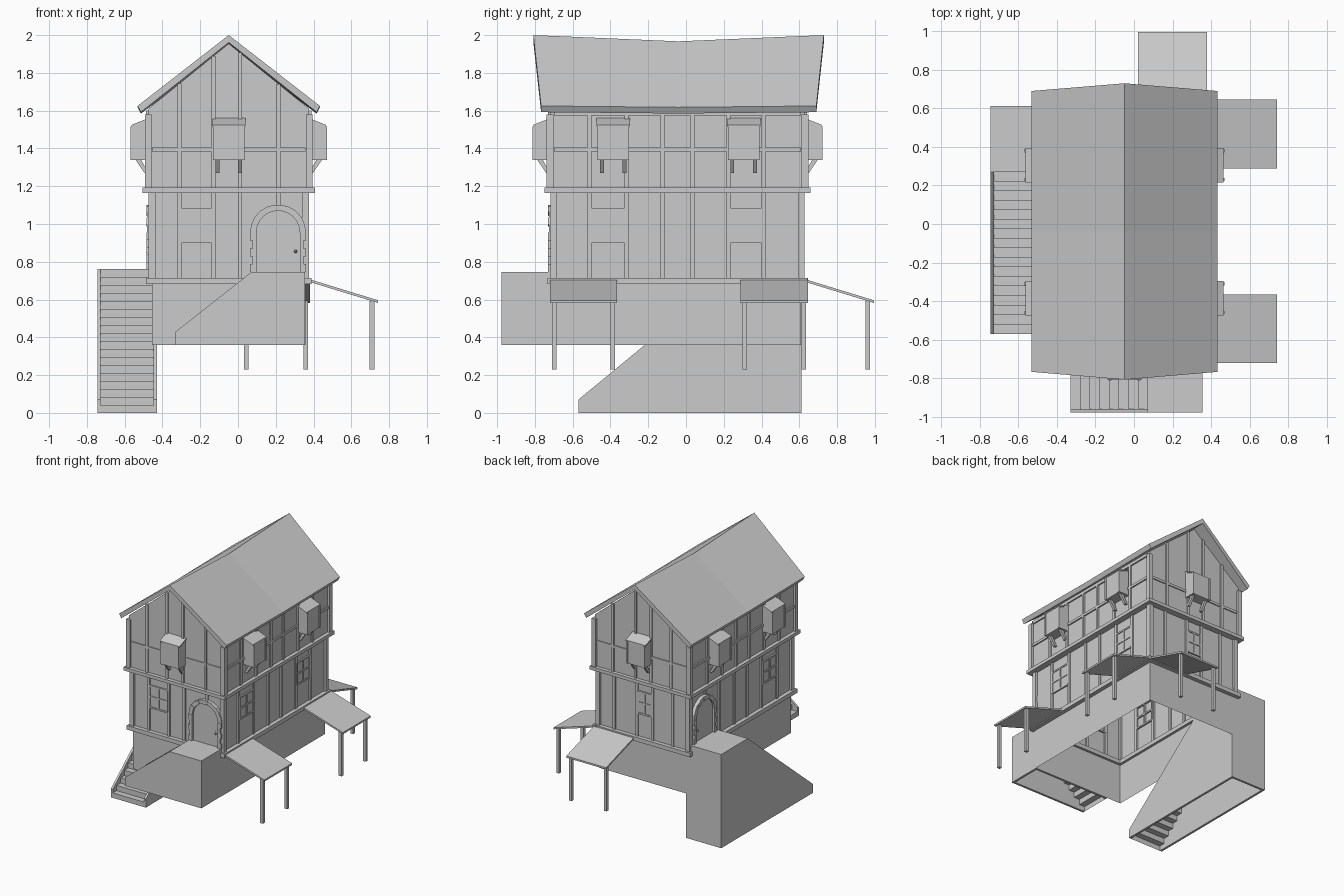
import bpy, bmesh, math

cube = bpy.data.objects.get("Cube")
if cube:
    bpy.data.objects.remove(cube)

grey = bpy.data.materials.new("plain_grey")
grey.use_nodes = True
COLOUR = (0.6, 0.6, 0.6, 1)
grey.diffuse_color = COLOUR
grey.node_tree.nodes["Principled BSDF"].inputs["Base Color"].default_value = COLOUR

# Lower wall planes and the jetty of the upper storey
X0, X1, Y0, Y1 = -0.455, 0.357, -0.70, 0.61
MID = (X0 + X1) / 2
JETTY = 0.02
BASE, SILL, FLOOR, EAVE, APEX = 0.36, 0.70, 1.18, 1.6, 1.955
PITCH = 0.81
GABLE_POSTS = (-0.31, -0.13, 0.01, 0.215)
SIDE_POSTS = (-0.51, -0.315, -0.125, 0.035, 0.225, 0.41)
SIDES = {
    "front": (X0, X1, GABLE_POSTS),
    "back": (X0, X1, GABLE_POSTS),
    "left": (Y0, Y1, SIDE_POSTS),
    "right": (Y0, Y1, SIDE_POSTS),
}


def wall(side, lift=0.0):
    """Map (along wall, height, distance out) to world space."""
    return {
        "front": lambda u, z, o: (u, Y0 - lift - o, z),
        "back": lambda u, z, o: (u, Y1 + lift + o, z),
        "left": lambda u, z, o: (X1 + lift + o, u, z),
        "right": lambda u, z, o: (X0 - lift - o, u, z),
    }[side]


def across(side, lift=0.0):
    """Map (distance out, height, along wall) to world space."""
    f = wall(side, lift)
    return lambda o, z, u: f(u, z, o)


def extrude(name, pts, lo, hi, to_world, caps=True, closed=True):
    bm = bmesh.new()
    a = [bm.verts.new(to_world(p, q, lo)) for p, q in pts]
    b = [bm.verts.new(to_world(p, q, hi)) for p, q in pts]
    n = len(pts)
    for i in range(n if closed else n - 1):
        j = (i + 1) % n
        bm.faces.new((a[i], a[j], b[j], b[i]))
    if caps:
        bm.faces.new(a)
        bm.faces.new(b)
    return finish(name, bm)


def finish(name, bm):
    bmesh.ops.recalc_face_normals(bm, faces=bm.faces)
    mesh = bpy.data.meshes.new(name)
    bm.to_mesh(mesh)
    bm.free()
    mesh.materials.append(grey)
    obj = bpy.data.objects.new(name, mesh)
    bpy.context.collection.objects.link(obj)
    return obj


def board(name, f, u0, u1, z0, z1, o0, o1):
    return extrude(name, [(u0, z0), (u1, z0), (u1, z1), (u0, z1)], o0, o1, f)


def gable_top(x):
    return APEX - PITCH * abs(x - MID)


# Stone base and lower storey: one open shell
extrude("base_and_lower_walls", [(X0, Y0), (X1, Y0), (X1, Y1), (X0, Y1)],
        BASE, FLOOR, lambda x, y, z: (x, y, z), caps=False)

# Upper storey with gables
L, R = X0 - JETTY, X1 + JETTY
extrude("upper_walls", [(L, FLOOR), (R, FLOOR), (R, gable_top(R)),
                        (MID, APEX), (L, gable_top(L))],
        Y0 - JETTY, Y1 + JETTY, lambda x, z, y: (x, y, z))


def window(side, u0, u1):
    f = wall(side)
    z0, z1, t = 0.905, 1.08, 0.012
    board("window_pane", f, u0, u1, z0, z1, 0, 0.006)
    mid, cross = (u0 + u1) / 2, (z0 + z1) / 2
    for u in (u0, mid, u1):
        board("window_upright", f, u - t / 2, u + t / 2, z0, z1, -t, t)
    for z in (z0, cross, z1):
        board("window_rail", f, u0, u1, z - t / 2, z + t / 2, -t, t)


def bay(side, u):
    f = across(side, JETTY)
    h, d = 0.083, 0.088
    low, high, top = 1.34, 1.515, 1.55
    extrude("bay_box", [(0, low), (d, low), (d, high), (0, top)], u - h, u + h, f)
    extrude("bay_roof", [(0, top), (d, high), (d, high + 0.01), (0, top + 0.01)],
            u - h - 0.006, u + h + 0.006, f)
    for s in (-1, 1):
        c = u + s * 0.06
        extrude("bay_bracket", [(0, low - 0.07), (0.02, low - 0.07),
                                (d - 0.02, low), (d - 0.05, low)],
                c - 0.01, c + 0.01, f)
        # framing around the bay front
        e = u + s * (h - 0.008)
        board("bay_upright", wall(side, JETTY), e - 0.008, e + 0.008,
              low, high, d, d + 0.005)


# Timber framing
for side, (lo, hi, posts) in SIDES.items():
    low, up = wall(side), wall(side, JETTY)
    gable = side in ("front", "back")
    w, deep = 0.011, 0.018
    board("sill_beam", low, lo - 0.033, hi + 0.033, SILL - 0.018, SILL + 0.015, -0.02, 0.033)
    board("jetty_beam", up, lo - 0.05, hi + 0.05, FLOOR - 0.015, FLOOR + 0.012, -0.04, 0.03)
    for u in posts:
        hidden = side == "front" and u > 0.1 or side == "right" and u > 0.3
        board("lower_post", low, u - w, u + w, 1.08 if hidden else SILL, FLOOR, -w, w)
        board("upper_post", up, u - w, u + w, FLOOR,
              gable_top(u) if gable else EAVE, -w, w)
    for u, s in ((lo, -1), (hi, 1)):
        board("lower_corner_post", low, u - deep, u + deep, SILL, FLOOR, -deep, deep)
        v = u + s * JETTY
        board("upper_corner_post", up, v - deep, v + deep, FLOOR, EAVE - 0.02, -deep, deep)
    board("middle_rail", up, lo, hi, 1.385, 1.405, -w, 0.008 if gable else w)
    if not gable:
        board("wall_plate", up, lo, hi, EAVE - 0.025, EAVE, -w, w)
    for u in ((MID,) if gable else (-0.385, 0.305)):
        bay(side, u)

# Lower windows
window("front", -0.30, -0.14)
window("back", -0.12, 0.0)
window("left", -0.50, -0.325)
window("left", 0.235, 0.40)
window("right", -0.50, -0.325)


def door(side, u, foot):
    f = wall(side)
    r, outer, spring, n = 0.115, 0.148, 0.955, 11

    def ring(radius, i):
        a = math.pi * i / n
        return (u + radius * math.cos(a), spring + radius * math.sin(a))

    leaf = [(u - r, foot), (u + r, foot)] + [ring(r, i) for i in range(n + 1)]
    extrude("door_leaf", leaf, -0.01, 0.012, f)
    for i in range(n):
        extrude("arch_stone", [ring(r, i), ring(outer, i), ring(outer, i + 1), ring(r, i + 1)],
                -0.02, 0.03 if i % 2 else 0.026, f)
    # alternating jamb stones
    count = 5
    step = (spring - foot) / count
    for s in (-1, 1):
        for k in range(count):
            edge = u + s * (outer - (0.012 if k % 2 else 0))
            a, b = sorted((u + s * r, edge))
            board("jamb_stone", f, a, b, foot + k * step, foot + (k + 1) * step, -0.02, 0.03)
    knob = bmesh.new()
    bmesh.ops.create_icosphere(knob, subdivisions=1, radius=0.01)
    bmesh.ops.translate(knob, verts=knob.verts, vec=f(u + r - 0.022, 0.855, 0.022))
    finish("door_knob", knob)
    board("door_lock_plate", f, u + r - 0.028, u + r - 0.016, 0.83, 0.875, 0.012, 0.016)


door("front", 0.212, 0.745)
door("right", 0.44, 0.76)


def stair(side, u_low, u_top, u_end, bottom, z_low, z_top, o0, o1, n):
    f = wall(side)
    t = 0.018
    cheek = [(u_low, bottom), (u_end, bottom), (u_end, z_top), (u_top, z_top), (u_low, z_low)]
    extrude("stair_outer_cheek", cheek, o1 - t, o1, f)
    extrude("stair_inner_cheek", cheek, o0, o0 + t, f)
    first = z_low - 0.03
    pts = [(u_low, bottom), (u_low, first)]
    for i in range(1, n + 1):
        u = u_low + (u_top - u_low) * i / n
        pts += [(u, pts[-1][1]), (u, first + (z_top - first) * i / n)]
    pts += [(u_end, z_top)]
    extrude("stair_treads", pts, o0 + t, o1 - t, f, caps=False, closed=False)
    board("stair_end_wall", f, u_end - t, u_end, bottom, z_top, o0 + t, o1 - t)


stair("front", -0.33, 0.07, 0.355, BASE, 0.43, 0.745, 0, 0.278, 8)
stair("right", -0.57, 0.27, 0.612, 0, 0.07, 0.762, -0.025, 0.29, 17)


# Lean-to canopies on posts
def canopy(side, u0, u1):
    f = across(side)
    reach, t = 0.385, 0.014
    extrude("canopy_roof", [(0, SILL), (reach, 0.582), (reach, 0.582 + t), (0, SILL + t)],
            u0, u1, f)
    for u in (u0 + 0.022, u1 - 0.022):
        board("canopy_post", wall(side), u - 0.012, u + 0.012, 0.23, 0.592,
              reach - 0.045, reach - 0.02)


canopy("left", -0.72, -0.365)
canopy("left", 0.288, 0.645)
canopy("back", 0.022, 0.38)

# Sagging roof: three chevron sections joined lengthwise
bm = bmesh.new()
half, t = 0.483, 0.033
sections = []
for ridge_y, eave_y, ridge_z in ((-0.808, -0.767, 2.0), (-0.04, -0.04, 1.967), (0.73, 0.69, 2.0)):
    top = 1.625 if ridge_z > 1.99 else 1.618
    pts = [(MID - half, eave_y, top), (MID, ridge_y, ridge_z), (MID + half, eave_y, top),
           (MID + half - 0.018, eave_y, top - t), (MID, ridge_y, ridge_z - t - 0.006),
           (MID - half + 0.018, eave_y, top - t)]
    sections.append([bm.verts.new(p) for p in pts])
for a, b in zip(sections, sections[1:]):
    for i in range(6):
        j = (i + 1) % 6
        bm.faces.new((a[i], a[j], b[j], b[i]))
for s in (sections[0], sections[-1]):
    bm.faces.new((s[0], s[1], s[4], s[5]))
    bm.faces.new((s[1], s[2], s[3], s[4]))
finish("roof", bm)
